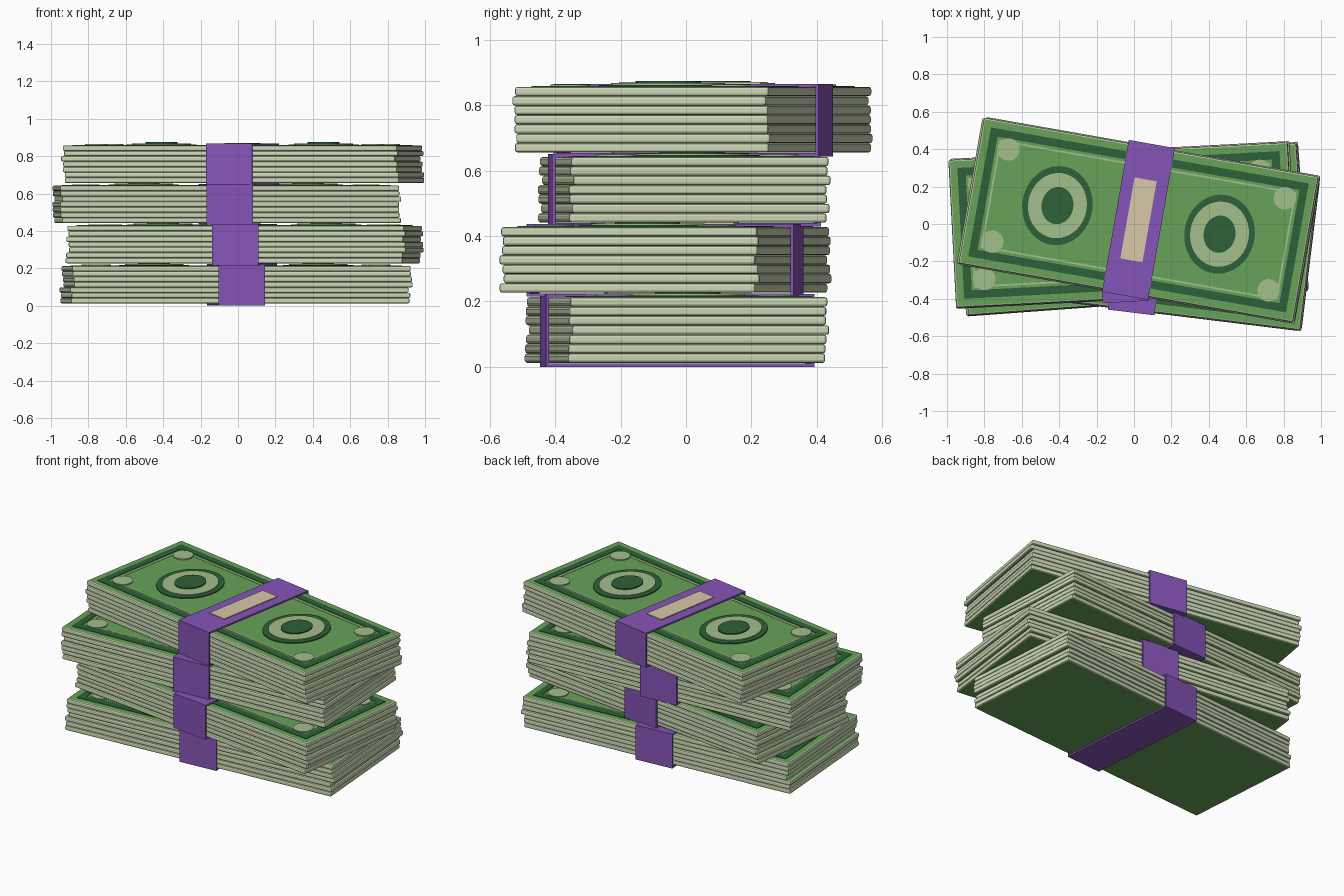
import bpy, bmesh, random
from math import radians
from mathutils import Matrix

if "Cube" in bpy.data.objects:
    bpy.data.objects.remove(bpy.data.objects["Cube"])

random.seed(4)
L, W, T = 1.815, 0.79, 0.0287      # note length, width, thickness
PITCH, BASE, NOTES = 0.2147, 0.012, 7
TOP = BASE + T * NOTES             # upper face of a bundle, in bundle space


def material(name, rgb):
    m = bpy.data.materials.new(name)
    m.diffuse_color = (*rgb, 1)
    m.use_nodes = True
    m.node_tree.nodes["Principled BSDF"].inputs["Base Color"].default_value = m.diffuse_color
    return m


GREEN = material("note_green", (0.14, 0.36, 0.10))
DARK = material("dark_green", (0.026, 0.12, 0.04))
PALE = material("pale_green", (0.37, 0.52, 0.26))
PAPER = material("paper_edge", (0.60, 0.68, 0.46))
PURPLE = material("band_purple", (0.24, 0.09, 0.48))
CREAM = material("label_cream", (0.68, 0.58, 0.40))


def finish(name, bm, mats, place, smooth=False):
    me = bpy.data.meshes.new(name)
    bm.normal_update()
    bm.to_mesh(me)
    bm.free()
    ob = bpy.data.objects.new(name, me)
    bpy.context.collection.objects.link(ob)
    for m in mats:
        me.materials.append(m)
    ob.matrix_world = place
    if smooth:
        bpy.ops.object.select_all(action='DESELECT')
        ob.select_set(True)
        bpy.context.view_layer.objects.active = ob
        bpy.ops.object.shade_smooth_by_angle(angle=radians(35))
    return ob


def box(bm, size, centre, rot=0.0):
    mat = (Matrix.Translation(centre) @ Matrix.Rotation(rot, 4, 'Z')
           @ Matrix.Diagonal((*size, 1)))
    return bmesh.ops.create_cube(bm, size=1, matrix=mat)['verts']


def disc(bm, rx, ry, x, y, z0, z1):
    mat = Matrix.Translation((x, y, (z0 + z1) / 2)) @ Matrix.Diagonal((rx, ry, z1 - z0, 1))
    bmesh.ops.create_cone(bm, cap_ends=True, segments=40, radius1=1, radius2=1,
                          depth=1, matrix=mat)


def frame(bm, axis, outer, inner, lo, hi):
    """Rectangular ring of half sizes outer/inner, running lo..hi along axis."""
    def point(u, v, w):
        return (w, u, v) if axis == 'X' else (u, v, w)
    rings = []
    for (u0, v0, u1, v1), w in ((outer, lo), (outer, hi), (inner, hi), (inner, lo)):
        rings.append([bm.verts.new(point(u, v, w))
                      for u, v in ((u0, v0), (u1, v0), (u1, v1), (u0, v1))])
    for k in range(4):
        a, b = rings[k], rings[(k + 1) % 4]
        for i in range(4):
            j = (i + 1) % 4
            bm.faces.new((a[i], a[j], b[j], b[i]))
    bmesh.ops.recalc_face_normals(bm, faces=bm.faces)


def inset_rect(d):
    return (-L / 2 + d, -W / 2 + d, L / 2 - d, W / 2 - d)


def bundle(n, x, y, angle):
    place = Matrix.Translation((x, y, n * PITCH)) @ Matrix.Rotation(radians(angle), 4, 'Z')
    tag = f"_{n + 1}"

    # loose stack of notes with rounded paper edges
    bm = bmesh.new()
    for i in range(NOTES):
        last = i == NOTES - 1
        dx = 0 if last else random.uniform(-0.013, 0.013)
        dy = 0 if last else random.uniform(-0.008, 0.008)
        box(bm, (L, W, T), (dx, dy, BASE + T * (i + 0.5)))
    bmesh.ops.bevel(bm, geom=bm.edges[:], offset=0.008, segments=2, profile=0.5,
                    affect='EDGES')
    bm.normal_update()
    for f in bm.faces:
        f.material_index = 1 if abs(f.normal.z) > 0.95 else 0
    finish("notes" + tag, bm, [PAPER, GREEN], place)

    # printed border and fine inner line
    bm = bmesh.new()
    frame(bm, 'Z', inset_rect(0.045), inset_rect(0.088), TOP - 0.004, TOP + 0.003)
    finish("border" + tag, bm, [DARK], place)
    bm = bmesh.new()
    frame(bm, 'Z', inset_rect(0.102), inset_rect(0.112), TOP - 0.004, TOP + 0.002)
    finish("inner_line" + tag, bm, [PALE], place)

    # stepped oval medallions
    for name, rx, ry, h, mat in (("oval_rim", 0.188, 0.212, 0.006, DARK),
                                 ("oval_field", 0.157, 0.175, 0.011, PALE),
                                 ("oval_centre", 0.085, 0.10, 0.018, DARK)):
        bm = bmesh.new()
        for s in (-1, 1):
            disc(bm, rx, ry, s * 0.44, 0, TOP - 0.004, TOP + h)
        finish(name + tag, bm, [mat], place, True)

    # round corner marks
    bm = bmesh.new()
    for sx in (-1, 1):
        for sy in (-1, 1):
            disc(bm, 0.06, 0.06, sx * 0.75, sy * 0.25, TOP - 0.004, TOP + 0.007)
    finish("corner_marks" + tag, bm, [PALE], place, True)

    # paper band wrapped round the middle, with its blank label
    bm = bmesh.new()
    frame(bm, 'X', (-0.412, 0.0, 0.412, 0.222), (-0.402, 0.010, 0.402, TOP - 0.001),
          -0.125, 0.125)
    finish("band" + tag, bm, [PURPLE], place)
    bm = bmesh.new()
    box(bm, (0.12, 0.44, 0.008), (0, 0, 0.223))
    finish("band_label" + tag, bm, [CREAM], place)


# four bundles, each turned a little differently
for n, (x, y, a) in enumerate(((-0.01, -0.027, 4.2), (0.035, -0.064, -7),
                               (-0.065, -0.005, 3), (0.024, 0.022, -10))):
    bundle(n, x, y, a)
